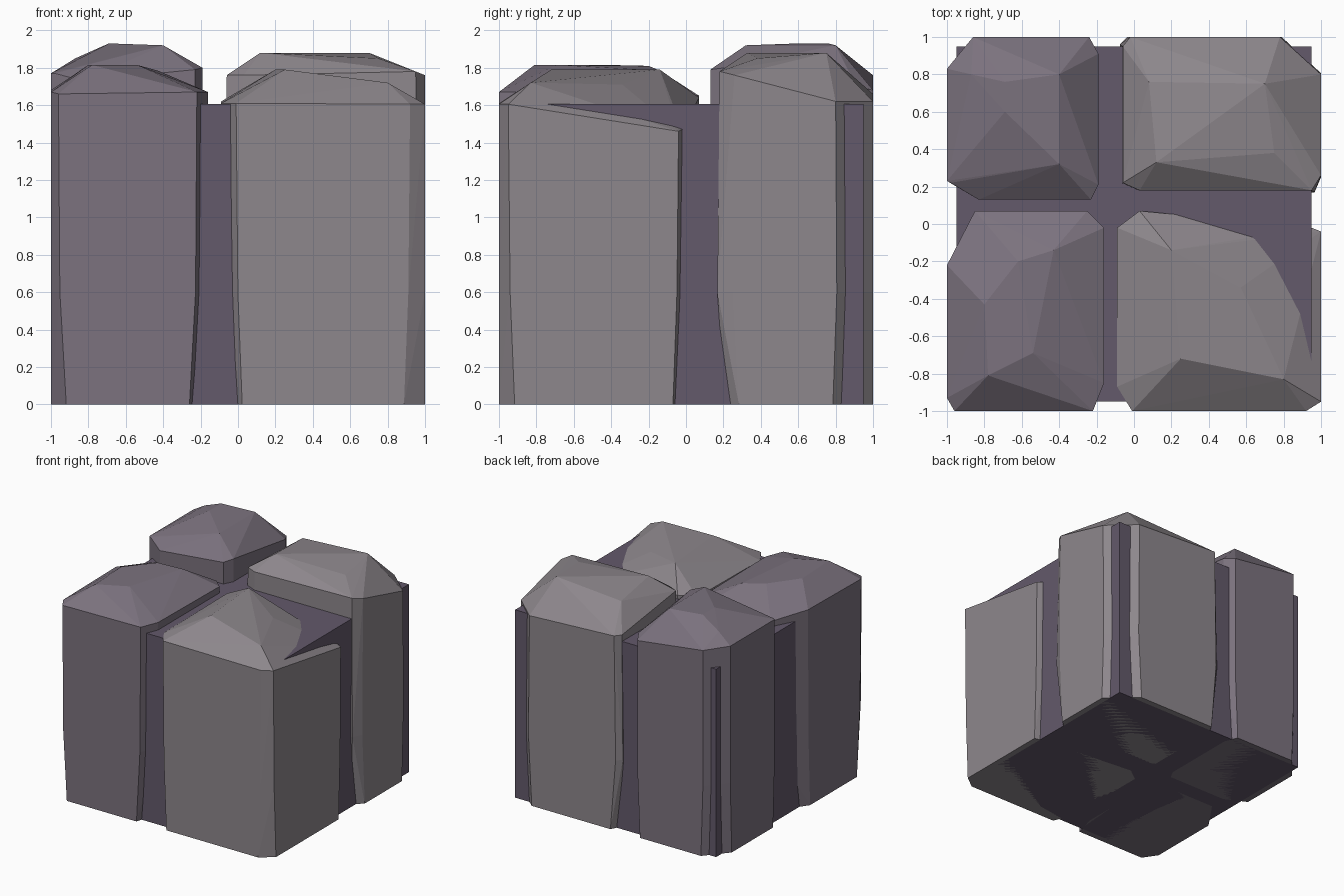
import bpy, bmesh

if "Cube" in bpy.data.objects:
    bpy.data.objects.remove(bpy.data.objects["Cube"])


def material(name, rgb):
    m = bpy.data.materials.new(name)
    m.diffuse_color = (*rgb, 1)
    m.use_nodes = True
    m.node_tree.nodes["Principled BSDF"].inputs["Base Color"].default_value = m.diffuse_color
    return m


mauve = material("mauve_stone", (0.20, 0.17, 0.21))
grey = material("grey_stone", (0.27, 0.245, 0.265))
dark = material("mortar", (0.125, 0.10, 0.145))


def finish(bm, name, mat):
    bmesh.ops.recalc_face_normals(bm, faces=bm.faces)
    me = bpy.data.meshes.new(name)
    bm.to_mesh(me)
    bm.free()
    me.materials.append(mat)
    bpy.context.collection.objects.link(bpy.data.objects.new(name, me))


def stone(name, mat, rim, peaks, mid, base):
    """Chamfered boulder: hull of base, waist and rim rings plus crown points.
    Points on the outer sides (+-1) stay there while the rest shrinks."""
    xs, ys = [p[0] for p in rim], [p[1] for p in rim]
    cx, cy = (min(xs) + max(xs)) / 2, (min(ys) + max(ys)) / 2

    def shrink(v, c, k):
        return v if abs(v) == 1 else c + (v - c) * k

    pts = list(rim) + list(peaks)
    for k, z in ((base, 0), (mid, 0.6)):
        pts += [(shrink(x, cx, k), shrink(y, cy, k), z) for x, y, _ in rim]
    bm = bmesh.new()
    for p in pts:
        bm.verts.new(p)
    res = bmesh.ops.convex_hull(bm, input=bm.verts)
    loose = [v for v in bm.verts if not v.link_faces]
    bmesh.ops.delete(bm, geom=loose, context='VERTS')
    bmesh.ops.dissolve_limit(bm, angle_limit=0.02, verts=bm.verts, edges=bm.edges)
    finish(bm, name, mat)


# Mortar core filling the joints
bm = bmesh.new()
bmesh.ops.create_cube(bm, size=1)
for v in bm.verts:
    v.co = (v.co.x * 1.9, v.co.y * 1.9, (v.co.z + 0.5) * 1.605)
finish(bm, "mortar_core", dark)

# Four stones: rim outline, then crown points
stone("front_left_stone", mauve,
      [(-0.96, -1, 1.66), (-0.22, -1, 1.67), (-0.16, -0.85, 1.67), (-0.16, -0.02, 1.66),
       (-0.25, 0.07, 1.65), (-0.85, 0.07, 1.65), (-1, -0.22, 1.68), (-1, -0.93, 1.67)],
      [(-0.78, -0.81, 1.815), (-0.54, -0.69, 1.815), (-0.43, -0.14, 1.785),
       (-0.62, -0.20, 1.81), (-0.80, -0.43, 1.815)], 0.98, 0.89)

stone("back_left_stone", mauve,
      [(-0.98, 0.22, 1.77), (-0.83, 0.13, 1.73), (-0.23, 0.13, 1.79), (-0.19, 0.21, 1.80),
       (-0.19, 0.91, 1.70), (-0.24, 1, 1.68), (-0.86, 1, 1.76), (-1, 0.83, 1.77), (-1, 0.23, 1.77)],
      [(-0.87, 0.80, 1.85), (-0.69, 0.76, 1.93), (-0.69, 0.60, 1.93),
       (-0.40, 0.80, 1.92), (-0.40, 0.32, 1.92)], 1.0, 0.93)

stone("back_right_stone", grey,
      [(-0.06, 0.22, 1.76), (0.03, 0.18, 1.76), (0.95, 0.18, 1.78), (1, 0.26, 1.76),
       (1, 0.80, 1.62), (0.78, 1, 1.62), (-0.02, 1, 1.66), (-0.06, 0.95, 1.66)],
      [(0.08, 0.76, 1.84), (0.70, 0.75, 1.88), (0.75, 0.38, 1.85), (0.12, 0.33, 1.88)], 1.03, 0.93)

stone("front_right_stone", grey,
      [(-0.01, -1, 1.61), (0.92, -1, 1.605), (1, -0.95, 1.605), (1, -0.04, 1.46),
       (0.95, -0.02, 1.47), (0.03, 0.07, 1.64), (-0.09, -0.02, 1.62), (-0.09, -0.87, 1.61)],
      [(0.20, -0.14, 1.79), (0.25, -0.72, 1.79), (0.80, -0.83, 1.72), (0.57, -0.34, 1.71)], 0.98, 0.93)
